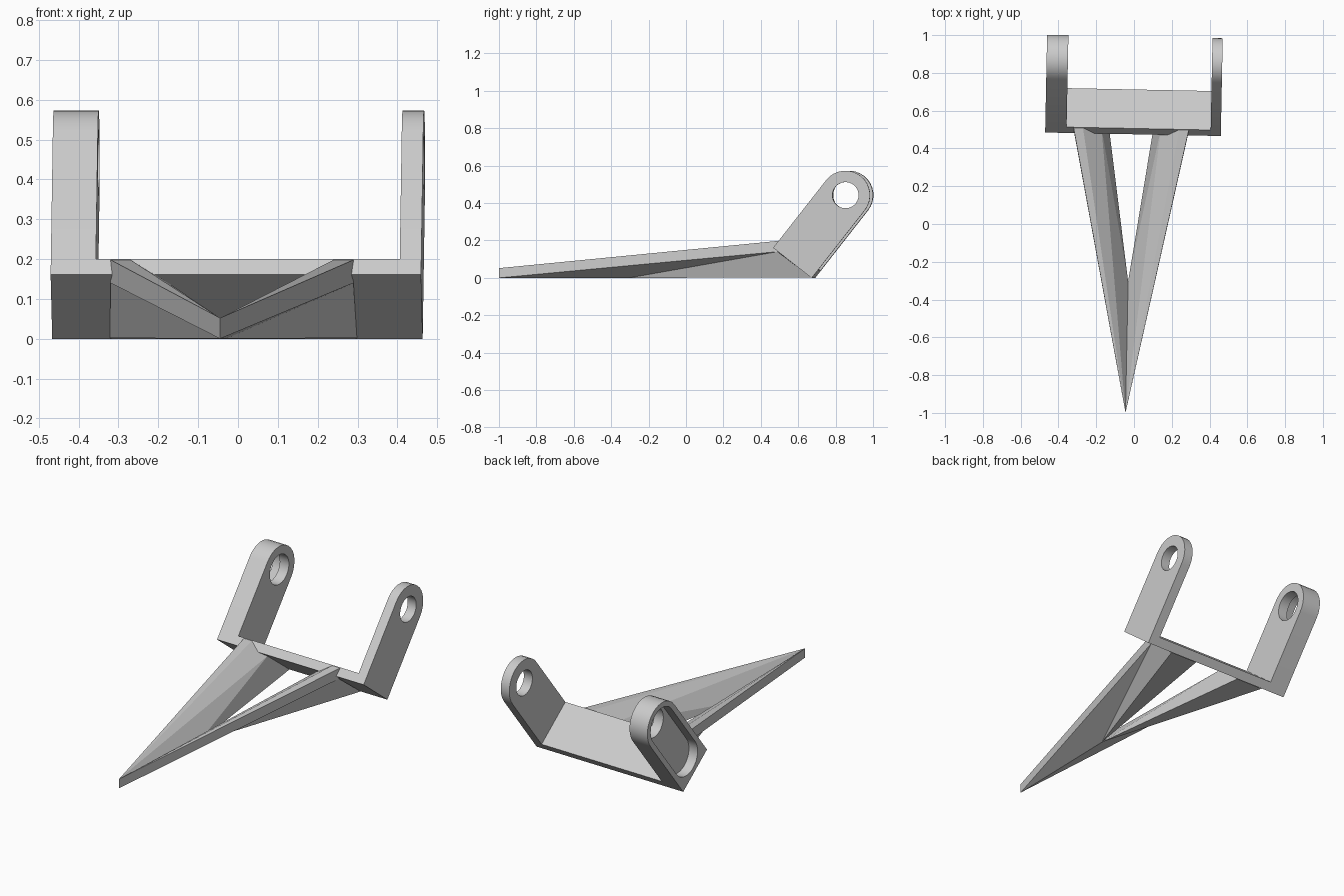
import bpy, bmesh, math
from mathutils import Vector

cube = bpy.data.objects.get("Cube")
if cube:
    bpy.data.objects.remove(cube, do_unlink=True)

YAW = -0.02                      # the whole piece sits slightly turned
BASE = Vector((0.578, 0.08))     # middle of the slanted lower edge (y, z)
ALONG = Vector((0.617, 0.787))   # direction the ears lean
ACROSS = Vector((0.787, -0.617))
R = 0.131                        # half width of ears and crossbar
EYE = 0.46                       # distance from lower edge to ear hole

grey = bpy.data.materials.new("light_grey")
grey.use_nodes = True
grey.diffuse_color = (0.6, 0.6, 0.6, 1)
grey.node_tree.nodes["Principled BSDF"].inputs["Base Color"].default_value = (0.6, 0.6, 0.6, 1)


def finish(name, bm):
    bmesh.ops.recalc_face_normals(bm, faces=bm.faces[:])
    mesh = bpy.data.meshes.new(name)
    bm.to_mesh(mesh)
    bm.free()
    mesh.materials.append(grey)
    obj = bpy.data.objects.new(name, mesh)
    bpy.context.collection.objects.link(obj)
    obj.rotation_euler.z = YAW
    return obj


def prism(name, profile, x0, x1):
    """Extrude a profile of (along, across) points from x0 to x1."""
    bm = bmesh.new()
    points = [BASE + ALONG * a + ACROSS * c for a, c in profile]
    face = bm.faces.new([bm.verts.new((x0, p.x, p.y)) for p in points])
    new = bmesh.ops.extrude_face_region(bm, geom=[face])["geom"]
    bmesh.ops.translate(bm, vec=(x1 - x0, 0, 0),
                        verts=[v for v in new if isinstance(v, bmesh.types.BMVert)])
    return finish(name, bm)


def arc(centre, radius, start, sweep, n):
    return [(centre + radius * math.sin(start + sweep * i / n),
             radius * math.cos(start + sweep * i / n)) for i in range(n + 1)]


def circle(radius):
    return arc(EYE, radius, 0, 2 * math.pi, 32)[:-1]


def select_only(obj):
    bpy.ops.object.select_all(action='DESELECT')
    obj.select_set(True)
    bpy.context.view_layer.objects.active = obj


def cut(obj, cutter):
    mod = obj.modifiers.new("cut", 'BOOLEAN')
    mod.operation = 'DIFFERENCE'
    mod.solver = 'EXACT'
    mod.object = cutter
    bpy.context.view_layer.update()
    select_only(obj)
    bpy.ops.object.modifier_apply(modifier=mod.name)
    bpy.data.objects.remove(cutter, do_unlink=True)


# Ears with their holes
ear_profile = [(0, -R), (0, R)] + arc(EYE, R, 0, math.pi, 16)
right_ear = prism("right_ear", ear_profile, -0.48, -0.367)
left_ear = prism("left_ear", ear_profile, 0.396, 0.45)
cut(left_ear, prism("hole_cutter", circle(0.07), 0.3, 0.6))
cut(right_ear, prism("hole_cutter", circle(0.083), -0.6, -0.3))

# Long rounded pocket in the outside of the thick ear
slot = arc(EYE, 0.102, 0, math.pi, 16) + arc(0.13, 0.102, math.pi, math.pi, 16)
cut(right_ear, prism("pocket_cutter", slot, -0.6, -0.425))

for ear in (right_ear, left_ear):
    select_only(ear)
    bpy.ops.object.shade_smooth_by_angle(angle=math.radians(30))

# Crossbar between the ears
prism("crossbar", [(0, -R), (0, R), (0.05, R), (0.05, -R)], -0.367, 0.396)

# Pointed fork: one prong, mirrored about its centre line
MID = -0.025
bm = bmesh.new()
for side in (-1, 1):
    def vert(x, y, z):
        return bm.verts.new((MID + side * x, y, z))
    tip_low, tip_top = vert(0, -1, 0), vert(0, -1, 0.052)
    notch = vert(0, -0.305, 0)
    ridge, flat = vert(0.305, 0.503, 0.198), vert(0.255, 0.503, 0.198)
    outer, heel = vert(0.305, 0.495, 0.14), vert(0.31, 0.676, 0.002)
    inner, inner_heel = vert(0.157, 0.505, 0.138), vert(0.142, 0.676, 0.002)
    for corners in ((tip_low, tip_top, ridge, outer),       # outer side
                    (tip_low, outer, notch),                # underside
                    (notch, outer, heel),                   # lower outer side
                    (notch, heel, inner_heel),              # sole
                    (notch, inner_heel, inner),             # inner wall
                    (tip_top, flat, ridge),                 # flat top
                    (tip_top, inner, flat),                 # inward slope
                    (tip_top, notch, inner),                # groove
                    (ridge, flat, inner, inner_heel, heel, outer)):
        bm.faces.new(corners)
bmesh.ops.remove_doubles(bm, verts=bm.verts[:], dist=0.0001)
finish("pointed_fork", bm)
